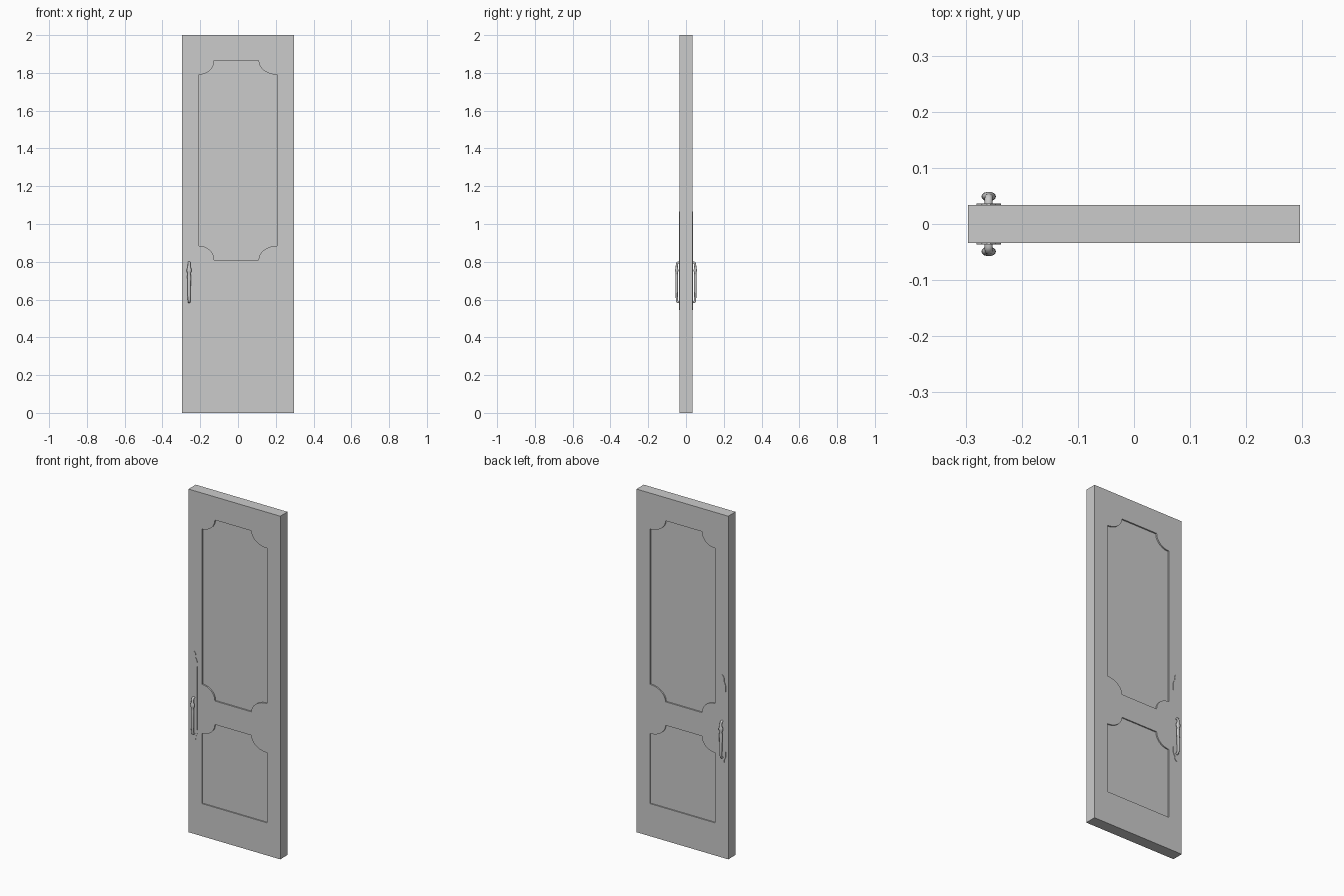
import bpy, bmesh, math
from mathutils import Vector

if "Cube" in bpy.data.objects:
    bpy.data.objects.remove(bpy.data.objects["Cube"])

W, H, T = 0.296, 2.0, 0.0335      # half width, height, half thickness
HX = -0.259                       # handle centre line


def finish(name, bm, smooth=False):
    bmesh.ops.recalc_face_normals(bm, faces=bm.faces)
    me = bpy.data.meshes.new(name)
    bm.to_mesh(me)
    bm.free()
    ob = bpy.data.objects.new(name, me)
    bpy.context.collection.objects.link(ob)
    bpy.ops.object.select_all(action='DESELECT')
    ob.select_set(True)
    bpy.context.view_layer.objects.active = ob
    if smooth:
        bpy.ops.object.shade_smooth_by_angle(angle=math.radians(40))
    return ob


def prism(name, outline, y0, y1):
    """Extrude an x-z outline from y0 to y1."""
    bm = bmesh.new()
    face = bm.faces.new([bm.verts.new((x, y0, z)) for x, z in outline])
    ext = bmesh.ops.extrude_face_region(bm, geom=[face])
    moved = [v for v in ext['geom'] if isinstance(v, bmesh.types.BMVert)]
    bmesh.ops.translate(bm, verts=moved, vec=(0, y1 - y0, 0))
    return finish(name, bm)


def scoop(cx, cz, rx, rz, a0, a1, n=10):
    """Concave elliptical corner centred on the panel corner."""
    return [(cx + rx * math.cos(math.radians(a0 + (a1 - a0) * i / n)),
             cz + rz * math.sin(math.radians(a0 + (a1 - a0) * i / n)))
            for i in range(n + 1)]


def panel(z0, z1, scooped_bottom):
    L, R, rl, rr, rz = -0.209, 0.209, 0.083, 0.1, 0.075
    pts = scoop(R, z1, rr, rz, 270, 180) + scoop(L, z1, rl, rz, 360, 270)
    if scooped_bottom:
        pts += scoop(L, z0, rl, rz, 90, 0) + scoop(R, z0, rr, rz, 180, 90)
    else:
        pts += [(L, z0), (R, z0)]
    return pts


# Door slab with two recessed panels on each face
door = prism("door_slab", [(-W, 0), (W, 0), (W, H), (-W, H)], -T, T)
for outline, depth in ((panel(0.81, 1.865, True), 0.008), (panel(0.19, 0.673, False), 0.007)):
    for s in (-1, 1):
        cutter = prism("panel_cutter", outline, s * (T - depth), s * (T + 0.02))
        cutter.hide_render = True
        mod = door.modifiers.new("recess", 'BOOLEAN')
        mod.operation, mod.solver, mod.object = 'DIFFERENCE', 'EXACT', cutter
        bpy.context.view_layer.objects.active = door
        bpy.ops.object.modifier_apply(modifier=mod.name)
        bpy.data.objects.remove(cutter)

# Backplate half widths up its height, with scalloped ends
PLATE = [(0.545, 0.003), (0.553, 0.010), (0.563, 0.013), (0.572, 0.012), (0.582, 0.018),
         (0.594, 0.022), (0.61, 0.022), (0.63, 0.020), (0.96, 0.020), (0.985, 0.022),
         (1.005, 0.022), (1.018, 0.018), (1.03, 0.012), (1.042, 0.013), (1.055, 0.010),
         (1.066, 0.003)]
# Handle path: outward offset y, height z, half width, half depth
GRIP = [(0.032, 0.588, 0.007, 0.006), (0.041, 0.587, 0.007, 0.006),
        (0.046, 0.590, 0.007, 0.006), (0.048, 0.598, 0.007, 0.006),
        (0.049, 0.625, 0.008, 0.006), (0.049, 0.68, 0.009, 0.007),
        (0.049, 0.725, 0.010, 0.007), (0.049, 0.738, 0.008, 0.006),
        (0.049, 0.747, 0.012, 0.008), (0.049, 0.755, 0.013, 0.0085),
        (0.049, 0.763, 0.012, 0.008), (0.049, 0.772, 0.008, 0.006),
        (0.048, 0.786, 0.007, 0.006), (0.046, 0.794, 0.007, 0.006),
        (0.041, 0.797, 0.007, 0.006), (0.032, 0.796, 0.007, 0.006)]


def grip(name, s, n=14):
    """Sweep an ellipse along the handle path."""
    bm = bmesh.new()
    rings = []
    for i, (y, z, a, b) in enumerate(GRIP):
        p, q = GRIP[max(i - 1, 0)], GRIP[min(i + 1, len(GRIP) - 1)]
        t = Vector((0, q[0] - p[0], q[1] - p[1])).normalized()
        side = Vector((0, t.z, -t.y))
        ring = []
        for k in range(n):
            ang = 2 * math.pi * k / n
            v = Vector((HX + a * math.cos(ang), y, z)) + side * b * math.sin(ang)
            ring.append(bm.verts.new((v.x, s * v.y, v.z)))
        rings.append(ring)
    for r0, r1 in zip(rings, rings[1:]):
        for k in range(n):
            bm.faces.new((r0[k], r0[(k + 1) % n], r1[(k + 1) % n], r1[k]))
    bm.faces.new(rings[0])
    bm.faces.new(rings[-1])
    return finish(name, bm, True)


# Matching plate and pull handle on both faces
outline = [(HX + w, z) for z, w in PLATE] + [(HX - w, z) for z, w in reversed(PLATE)]
for s, label in ((-1, "front"), (1, "back")):
    prism(label + "_backplate", outline, s * (T - 0.002), s * (T + 0.003))
    grip(label + "_handle", s)
